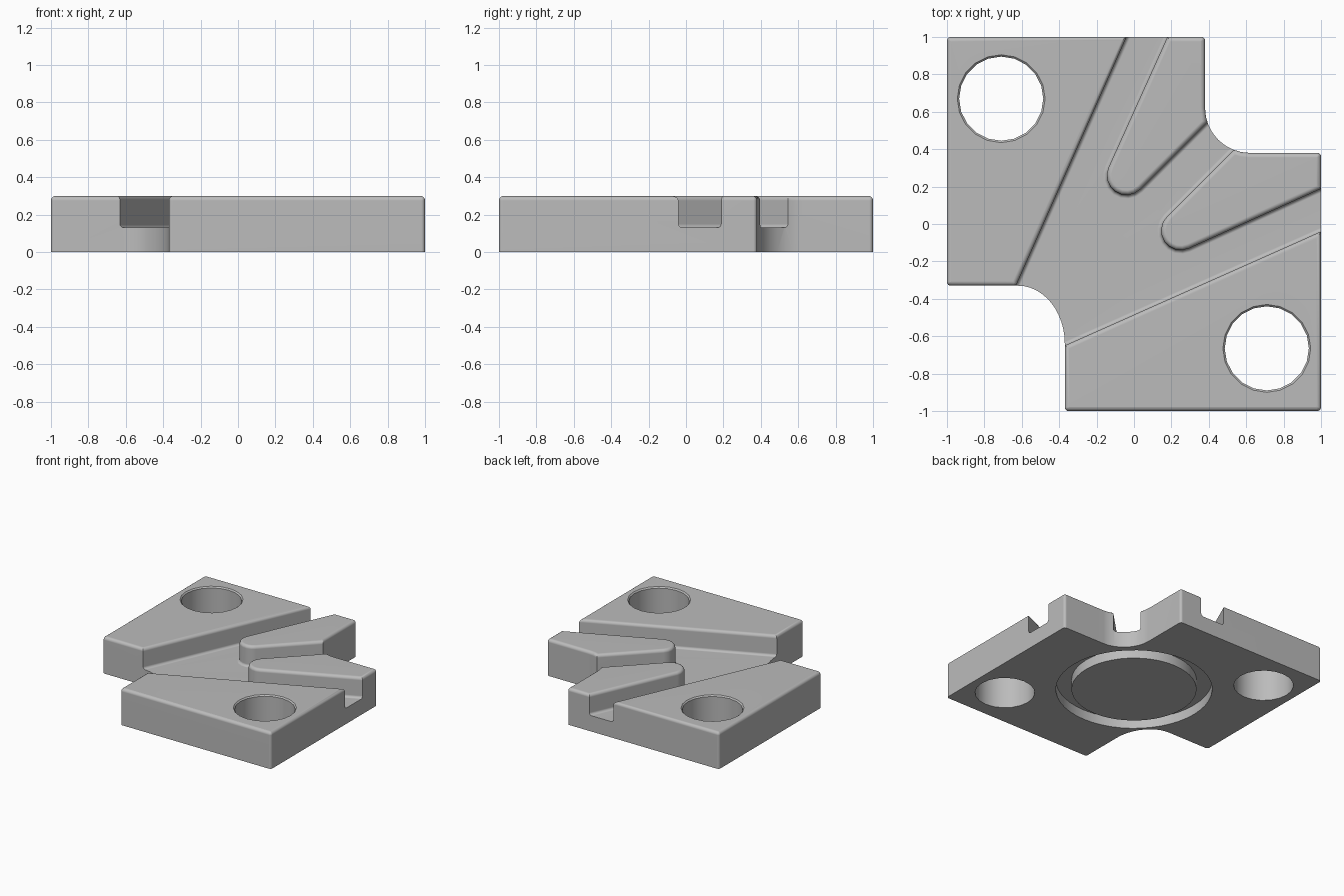
import bpy, bmesh
from math import cos, sin, radians, pi
from mathutils import Vector

if "Cube" in bpy.data.objects:
    bpy.data.objects.remove(bpy.data.objects["Cube"])

HEIGHT, FLOOR = 0.3, 0.13

grey = bpy.data.materials.new("plain_grey")
grey.use_nodes = True
GREY = (0.5, 0.5, 0.5, 1)
grey.diffuse_color = GREY
grey.node_tree.nodes["Principled BSDF"].inputs["Base Color"].default_value = GREY


def arc(cx, cy, rx, ry, start, end, steps):
    angles = [radians(start + (end - start) * i / steps) for i in range(steps + 1)]
    return [(cx + rx * cos(a), cy + ry * sin(a)) for a in angles]


def make_object(name, bm):
    bmesh.ops.recalc_face_normals(bm, faces=bm.faces)
    mesh = bpy.data.meshes.new(name)
    bm.to_mesh(mesh)
    bm.free()
    mesh.materials.append(grey)
    ob = bpy.data.objects.new(name, mesh)
    bpy.context.collection.objects.link(ob)
    return ob


def bevel(bm, edges, width):
    bmesh.ops.bevel(bm, geom=edges, offset=width, segments=4, profile=0.5,
                    affect='EDGES', clamp_overlap=False)


def prism(points, z0, z1):
    bm = bmesh.new()
    face = bm.faces.new([bm.verts.new((x, y, z0)) for x, y in points])
    top = bmesh.ops.extrude_face_region(bm, geom=[face])["geom"]
    for v in top:
        if isinstance(v, bmesh.types.BMVert):
            v.co.z = z1
    bmesh.ops.recalc_face_normals(bm, faces=bm.faces)
    return bm


def lathe(name, profile, centre, steps):
    bm = bmesh.new()
    verts = [bm.verts.new((r, 0, z)) for r, z in profile]
    edges = [bm.edges.new((verts[i - 1], verts[i])) for i in range(len(verts))]
    bmesh.ops.spin(bm, geom=verts + edges, cent=(0, 0, 0), axis=(0, 0, 1),
                   angle=2 * pi, steps=steps)
    bmesh.ops.remove_doubles(bm, verts=bm.verts, dist=0.0001)
    bmesh.ops.translate(bm, verts=bm.verts, vec=Vector(centre))
    return make_object(name, bm)


def cut(target, cutter):
    cutter.hide_render = True
    mod = target.modifiers.new("cut", 'BOOLEAN')
    mod.operation, mod.solver, mod.object = 'DIFFERENCE', 'EXACT', cutter
    bpy.context.view_layer.objects.active = target
    bpy.ops.object.modifier_apply(modifier=mod.name)
    bpy.data.objects.remove(cutter)


# Plate outline with two rounded notches on opposite corners
outline = [(-1, 1), (-1, -0.33)]
outline += arc(-0.62, -0.64, 0.25, 0.31, 90, 0, 12)
outline += [(-0.37, -1), (1, -1), (1, 0.38)]
outline += arc(0.62, 0.62, 0.24, 0.24, 270, 180, 8)
outline += [(0.38, 1)]
bm = prism(outline, 0, HEIGHT)
corners = [e for e in bm.edges
           if abs(e.verts[0].co.z - e.verts[1].co.z) > 0.1
           and e.calc_face_angle(0) > 1]
bevel(bm, corners, 0.02)
plate = make_object("channel_plate", bm)

# Three-way branching channel, running round two blunt tongues
channel = [(-0.72, -0.53), (-0.55, -0.73), (1.18, 0.04), (1.18, 0.27)]
channel += arc(0.25, -0.035, 0.105, 0.105, -65, -225, 8)
channel += [(0.62, 0.483), (0.47, 0.622)]
channel += arc(-0.04, 0.26, 0.105, 0.105, -45, -205, 8)
channel += [(0.26, 1.18), (0.04, 1.18)]
bm = prism(channel, FLOOR, HEIGHT + 0.2)
bevel(bm, [e for e in bm.edges if all(v.co.z < FLOOR + 0.01 for v in e.verts)], 0.02)
cut(plate, make_object("channel_cutter", bm))

# Rounded upper rims
bm = bmesh.new()
bm.from_mesh(plate.data)
bmesh.ops.remove_doubles(bm, verts=bm.verts, dist=0.0005)
rims = [e for e in bm.edges
        if all(v.co.z > HEIGHT - 0.001 for v in e.verts) and e.calc_face_angle(0) > 0.8]
bevel(bm, rims, 0.025)
bm.to_mesh(plate.data)
bm.free()

# Two through holes with a fine chamfer
hole = [(0, -0.1), (0.225, -0.1), (0.225, 0.29), (0.24, 0.305), (0.24, 0.4), (0, 0.4)]
for x, y in [(-0.71, 0.67), (0.71, -0.665)]:
    cut(plate, lathe("hole_cutter", hole, (x, y, 0), 20))

# Ring groove in the underside
groove = [(0.47, -0.1), (0.588, -0.1), (0.588, 0.08), (0.47, 0.08)]
cut(plate, lathe("groove_cutter", groove, (0, 0, 0), 48))

# Smooth curved walls, crisp edges, even shading on the flats
bpy.ops.object.select_all(action='DESELECT')
plate.select_set(True)
bpy.context.view_layer.objects.active = plate
bpy.ops.object.shade_smooth_by_angle(angle=radians(35))
weighted = plate.modifiers.new("even_flats", 'WEIGHTED_NORMAL')
weighted.keep_sharp = True
